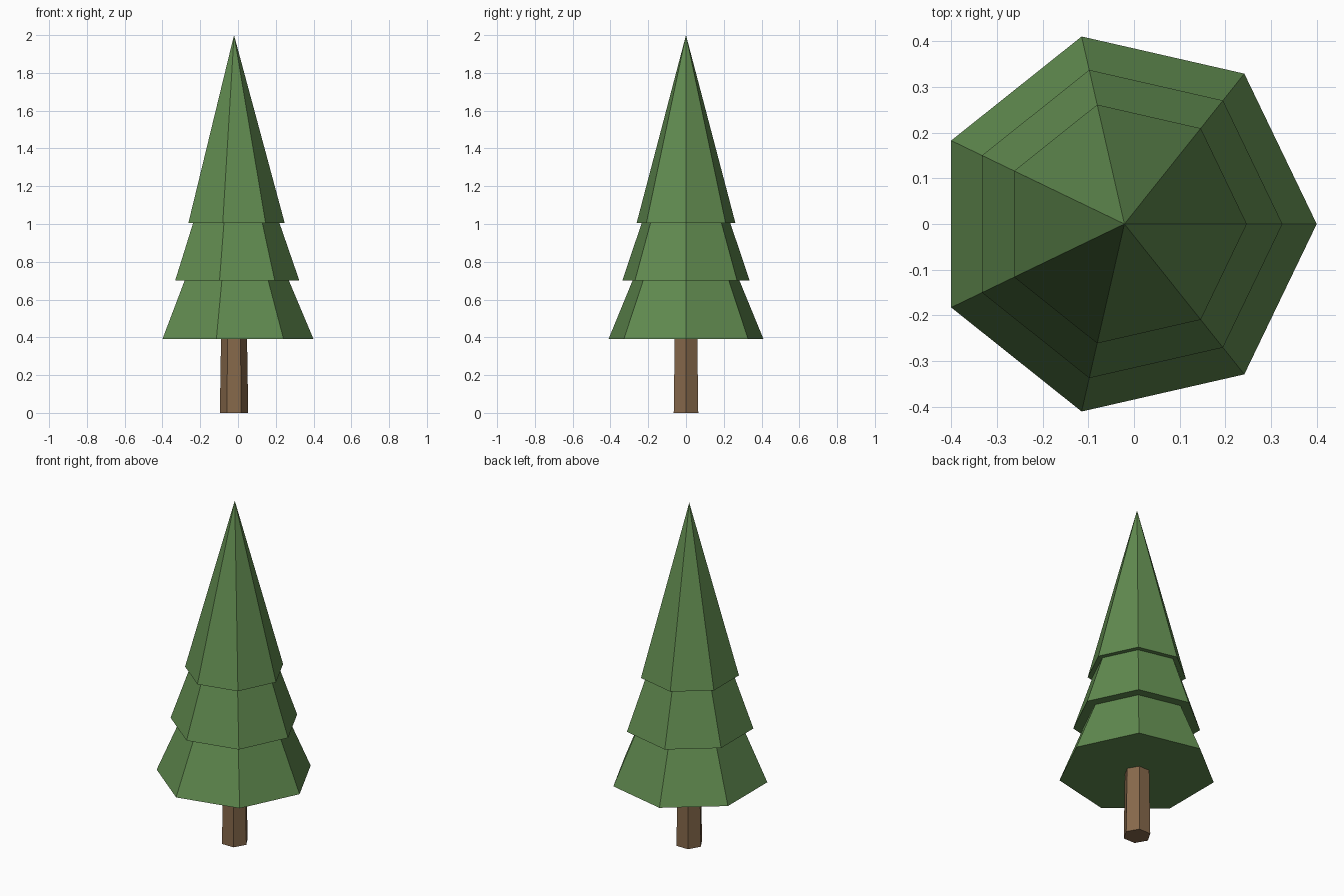
import bpy
from math import pi

if "Cube" in bpy.data.objects:
    bpy.data.objects.remove(bpy.data.objects["Cube"])

CX = -0.021  # tree axis; the odd-sided foliage is centred by its bounds


def material(name, color):
    mat = bpy.data.materials.new(name)
    mat.diffuse_color = (*color, 1)
    mat.use_nodes = True
    mat.node_tree.nodes["Principled BSDF"].inputs["Base Color"].default_value = mat.diffuse_color
    return mat


def cone(name, sides, z0, z1, r0, r1, mat):
    # Rotated so that one corner points along +x
    bpy.ops.mesh.primitive_cone_add(
        vertices=sides, radius1=r0, radius2=r1, depth=z1 - z0,
        location=(CX, 0, (z0 + z1) / 2), rotation=(0, 0, -pi / 2))
    obj = bpy.context.object
    obj.name = name
    obj.data.materials.append(mat)
    return obj


bark = material("bark", (0.24, 0.14, 0.07))
needles = material("needles", (0.12, 0.26, 0.08))

# Slightly tapered six-sided trunk
cone("trunk", 6, 0, 0.45, 0.075, 0.068, bark)

# Three overlapping seven-sided foliage cones
tiers = [("lower", 0.39, 1.39, 0.421),
         ("middle", 0.70, 1.70, 0.346),
         ("upper", 1.006, 2.0, 0.268)]
for tier, z0, z1, radius in tiers:
    cone(f"{tier}_foliage", 7, z0, z1, radius, 0, needles)
